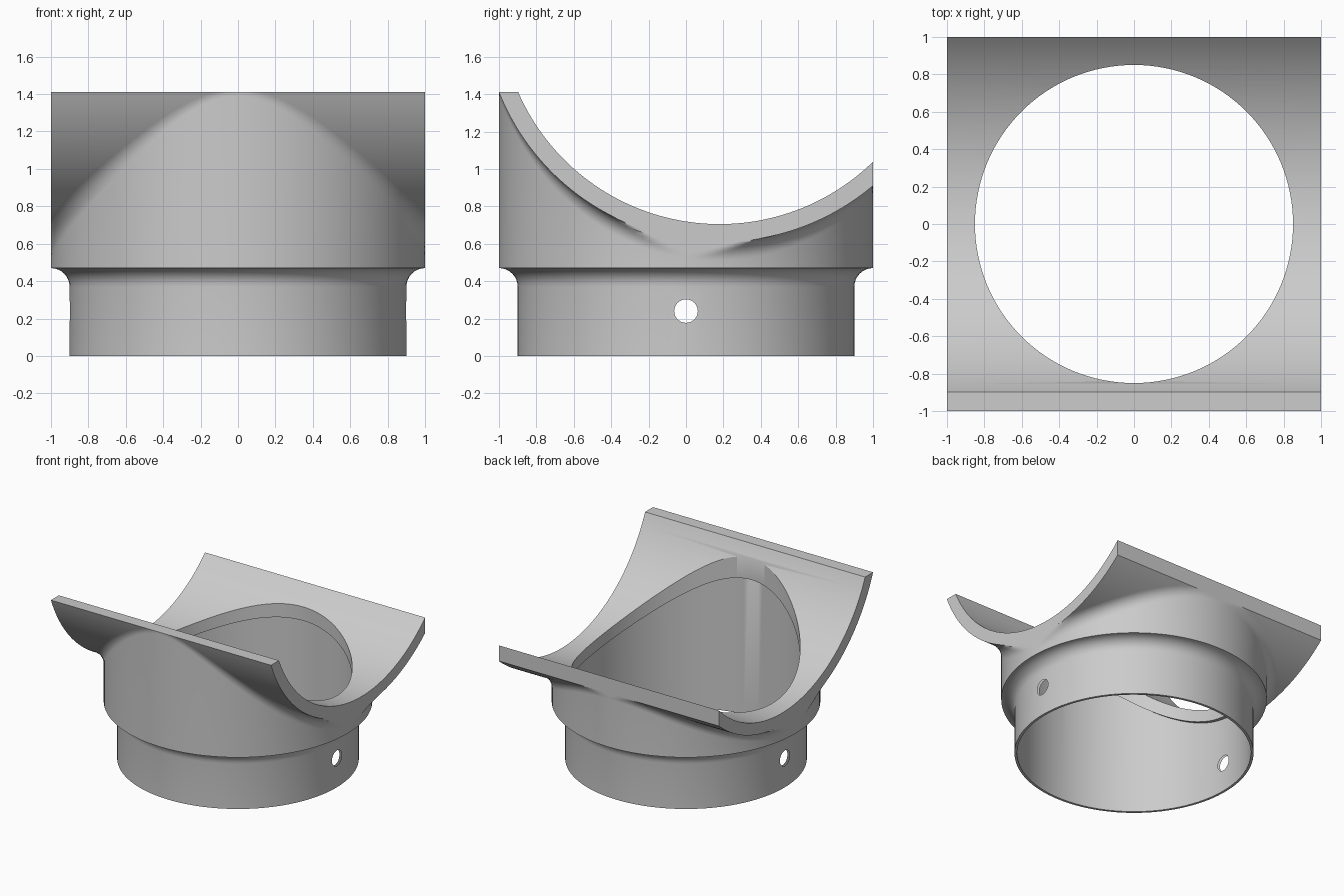
import bpy, bmesh
from math import sin, cos, asin, sqrt, pi, tau
from mathutils import Vector

cube = bpy.data.objects.get("Cube")
if cube:
    bpy.data.objects.remove(cube, do_unlink=True)

# Saddle arc: axis runs along x
AXIS_Y, AXIS_Z = 0.18, 1.88
R_TOP, R_UNDER = 1.175, 1.27
TOP_Z = 1.41
FILLET = 0.1
SIDES = 128

grey = bpy.data.materials.new("light grey")
grey.use_nodes = True
grey.diffuse_color = (0.6, 0.6, 0.6, 1)
grey.node_tree.nodes["Principled BSDF"].inputs["Base Color"].default_value = grey.diffuse_color


def saddle_z(y, radius):
    return AXIS_Z - sqrt(radius ** 2 - (y - AXIS_Y) ** 2)


def make_object(name, bm):
    bmesh.ops.recalc_face_normals(bm, faces=bm.faces)
    mesh = bpy.data.meshes.new(name)
    bm.to_mesh(mesh)
    bm.free()
    mesh.materials.append(grey)
    obj = bpy.data.objects.new(name, mesh)
    bpy.context.collection.objects.link(obj)
    return obj


def activate(obj):
    bpy.ops.object.select_all(action='DESELECT')
    obj.select_set(True)
    bpy.context.view_layer.objects.active = obj


def drill(obj, radius, depth, location, rotation=(0, 0, 0), sides=SIDES):
    bpy.ops.mesh.primitive_cylinder_add(vertices=sides, radius=radius, depth=depth,
                                        location=location, rotation=rotation)
    cutter = bpy.context.object
    cutter.hide_render = True
    mod = obj.modifiers.new("hole", 'BOOLEAN')
    mod.operation, mod.solver, mod.object = 'DIFFERENCE', 'EXACT', cutter
    activate(obj)
    bpy.ops.object.modifier_apply(modifier=mod.name)
    bpy.data.objects.remove(cutter, do_unlink=True)


def smooth(obj):
    activate(obj)
    bpy.ops.object.shade_smooth_by_angle(angle=pi / 6)


# Curved saddle plate with the round opening
def arc(radius, y_start, y_end, steps=72):
    a, b = asin((y_start - AXIS_Y) / radius), asin((y_end - AXIS_Y) / radius)
    angles = [a + (b - a) * i / steps for i in range(steps + 1)]
    return [(AXIS_Y + radius * sin(t), AXIS_Z - radius * cos(t)) for t in angles]


lip_y = AXIS_Y - sqrt(R_TOP ** 2 - (AXIS_Z - TOP_Z) ** 2)
outline = arc(R_UNDER, -1, 1) + arc(R_TOP, lip_y, 1)[::-1]
bm = bmesh.new()
end = bm.faces.new([bm.verts.new((-1, y, z)) for y, z in outline])
new = bmesh.ops.extrude_face_region(bm, geom=[end])["geom"]
bmesh.ops.translate(bm, vec=(2, 0, 0), verts=[v for v in new if isinstance(v, bmesh.types.BMVert)])
plate = make_object("saddle_plate", bm)
drill(plate, 0.85, 4, (0, 0, 1))
smooth(plate)


# Pipe collar: stepped tube that flows into the underside of the saddle
def column(angle):
    d = Vector((cos(angle), sin(angle), 0))

    def at(radius, z):
        return d * radius + Vector((0, 0, z))

    points = [at(0.88, saddle_z(0.88 * d.y, R_UNDER) + 0.02), at(0.88, 0), at(0.9, 0)]
    # rounded step below the wide part
    for i in range(9):
        t = i / 8 * pi / 2
        points.append(at(1 - 0.1 * cos(t), 0.37 + 0.1 * sin(t)))
    # rolling fillet between tube and saddle, trimmed to the square outline
    y = d.y * (1 + FILLET)
    centre = at(1 + FILLET, saddle_z(y, R_UNDER + FILLET))
    to_tube = -d
    to_saddle = Vector((0, AXIS_Y - centre.y, AXIS_Z - centre.z)).normalized()
    for i in range(11):
        p = centre + FILLET * to_tube.slerp(to_saddle, i / 10)
        p.x = max(-1, min(1, p.x))
        p.y = max(-1, min(1, p.y))
        p.z = min(p.z, saddle_z(p.y, R_UNDER))
        points.append(p)
    return points


bm = bmesh.new()
columns = [[bm.verts.new(p) for p in column(tau * i / SIDES)] for i in range(SIDES)]
for i, a in enumerate(columns):
    b = columns[(i + 1) % SIDES]
    for j in range(len(a)):
        k = (j + 1) % len(a)
        bm.faces.new((a[j], b[j], b[k], a[k]))
bmesh.ops.remove_doubles(bm, verts=bm.verts, dist=0.00001)
collar = make_object("pipe_collar", bm)

# Screw holes through both sides
drill(collar, 0.063, 3, (0, 0, 0.24), (0, pi / 2, 0), 32)
smooth(collar)
